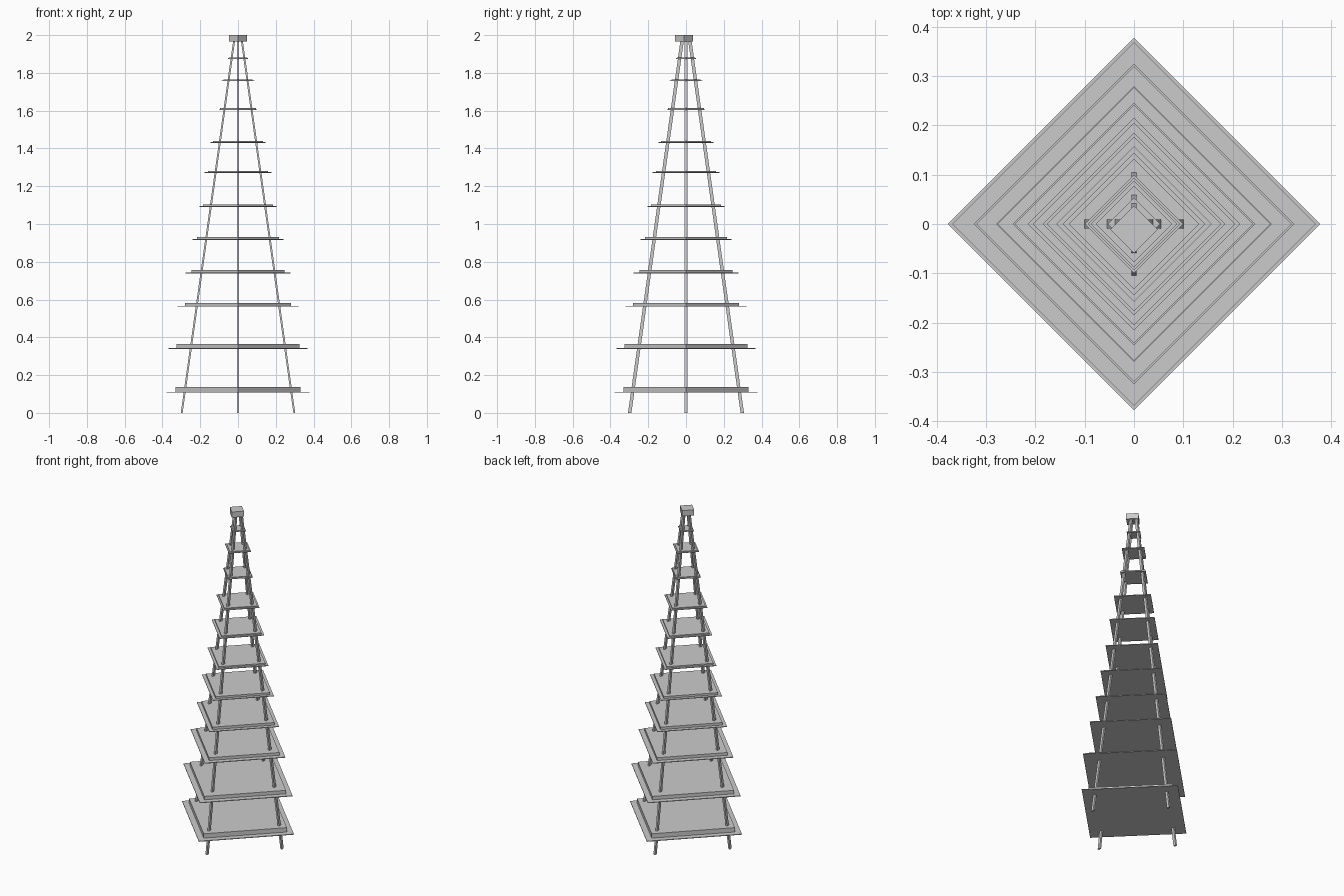
import bpy, bmesh
from mathutils import Vector

if "Cube" in bpy.data.objects:
    bpy.data.objects.remove(bpy.data.objects["Cube"])


def make(name, bm):
    bmesh.ops.recalc_face_normals(bm, faces=bm.faces)
    me = bpy.data.meshes.new(name)
    bm.to_mesh(me)
    bm.free()
    ob = bpy.data.objects.new(name, me)
    bpy.context.collection.objects.link(ob)
    return ob


def loft(name, low, high):
    """Join two four-cornered rings into a closed block."""
    bm = bmesh.new()
    a = [bm.verts.new(p) for p in low]
    b = [bm.verts.new(p) for p in high]
    bm.faces.new(a[::-1])
    bm.faces.new(b)
    for i in range(4):
        j = (i + 1) % 4
        bm.faces.new((a[i], a[j], b[j], b[i]))
    return make(name, bm)


def diamond(name, r, z0, z1, cy=0.0):
    def ring(z):
        return [(r, cy, z), (0, cy + r, z), (-r, cy, z), (0, cy - r, z)]
    return loft(name, ring(z0), ring(z1))


# Shelves: height, plate radius, upper slab radius, slab top
tiers = [
    (0.107, 0.378, 0.331, 0.138), (0.339, 0.369, 0.325, 0.364),
    (0.562, 0.320, 0.280, 0.583), (0.738, 0.277, 0.246, 0.757),
    (0.916, 0.242, 0.216, 0.932), (1.091, 0.205, 0.185, 1.103),
    (1.270, 0.177, 0.158, 1.281), (1.430, 0.145, 0.132, 1.440),
    (1.603, 0.100, 0.094, 1.613), (1.757, 0.088, 0.078, 1.765),
    (1.874, 0.053, 0.047, 1.881),
]
for i, (z, r, s, top) in enumerate(tiers, 1):
    diamond(f"shelf_plate_{i}", r, z, z + 0.004)
    diamond(f"shelf_slab_{i}", s, z + 0.004, top)

# Four leaning legs, thin in x and deeper in y
for name, d in (("right", (1, 0)), ("back", (0, 1)), ("left", (-1, 0)), ("front", (0, -1))):
    d = Vector((d[0], d[1], 0))

    def ring(r, z):
        c = d * r + Vector((0, 0, z))
        return [c + Vector((x * 0.005, y * 0.009, 0))
                for x, y in ((1, 1), (-1, 1), (-1, -1), (1, -1))]
    loft(f"{name}_leg", ring(0.298, 0), ring(0.017, 1.995))

# Cap block at the tip
diamond("top_cap", 0.048, 1.966, 2.0, -0.011)
